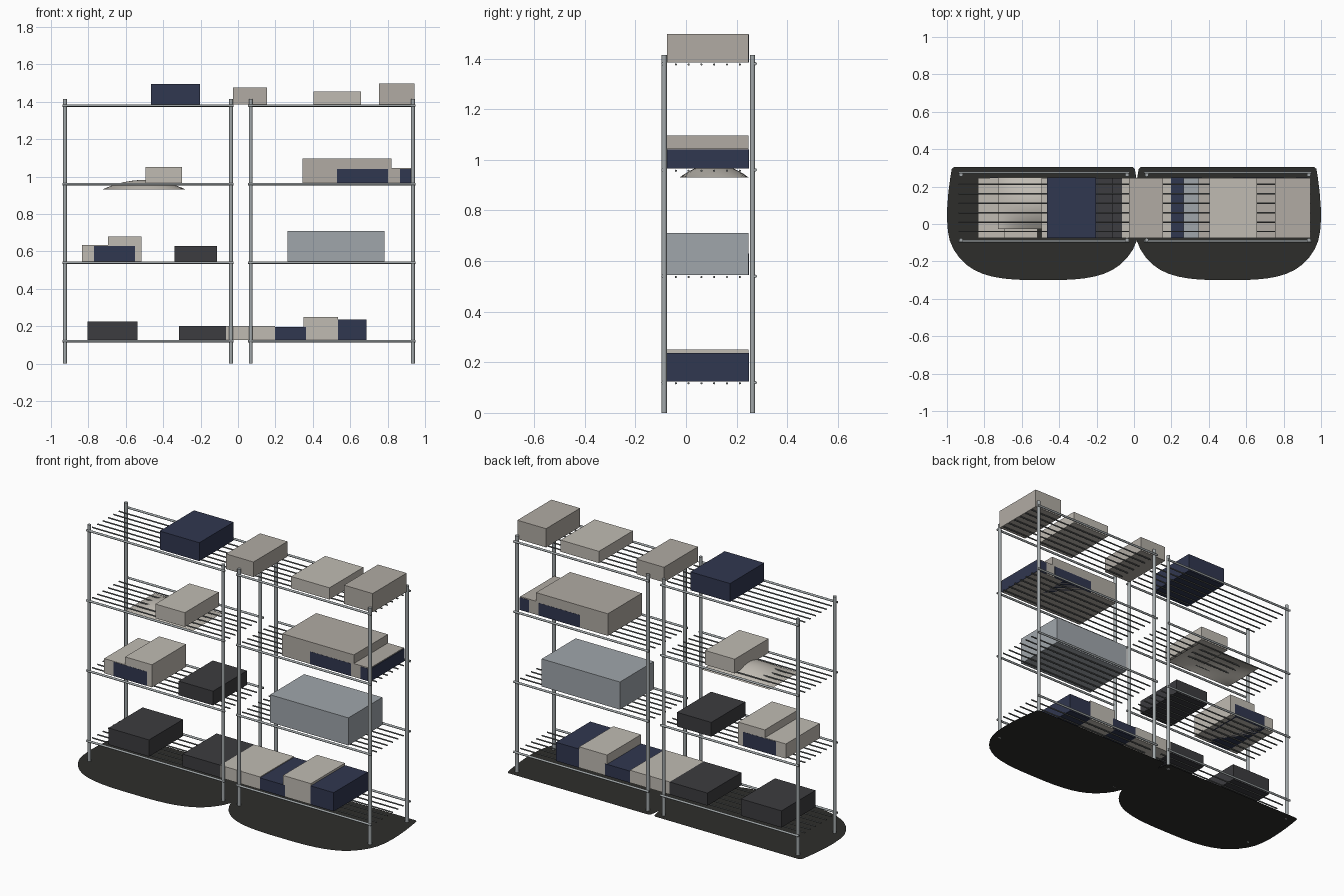
import bpy, bmesh
from mathutils import Vector

if "Cube" in bpy.data.objects:
    bpy.data.objects.remove(bpy.data.objects["Cube"])


def material(name, rgb):
    m = bpy.data.materials.new(name)
    m.diffuse_color = (*rgb, 1)
    m.use_nodes = True
    m.node_tree.nodes["Principled BSDF"].inputs["Base Color"].default_value = m.diffuse_color
    return m


STEEL = material("steel", (0.36, 0.39, 0.40))
WIRE = material("wire", (0.14, 0.15, 0.15))
BASE = material("base_dark", (0.027, 0.027, 0.024))
NAVY = material("navy", (0.03, 0.038, 0.08))
CHARCOAL = material("charcoal", (0.045, 0.045, 0.05))
LIGHT = material("light_beige", (0.53, 0.50, 0.45))
BEIGE = material("beige", (0.44, 0.41, 0.37))
GREY = material("blue_grey", (0.35, 0.38, 0.41))


def make(name, bm, mat, smooth=False):
    me = bpy.data.meshes.new(name)
    bm.to_mesh(me)
    bm.free()
    me.materials.append(mat)
    if smooth:
        for p in me.polygons:
            p.use_smooth = len(p.vertices) == 4
    ob = bpy.data.objects.new(name, me)
    bpy.context.collection.objects.link(ob)
    return ob


def rod(name, a, b, r, mat, sides=12):
    a, b = Vector(a), Vector(b)
    bm = bmesh.new()
    bmesh.ops.create_cone(bm, cap_ends=True, segments=sides, radius1=r, radius2=r, depth=(b - a).length)
    rot = (b - a).to_track_quat('Z', 'Y').to_matrix()
    bmesh.ops.rotate(bm, verts=bm.verts, matrix=rot)
    bmesh.ops.translate(bm, verts=bm.verts, vec=(a + b) / 2)
    return make(name, bm, mat, True)


def box(name, x0, x1, z0, z1, mat, y0=-0.075, y1=0.247):
    bm = bmesh.new()
    bmesh.ops.create_cube(bm, size=1)
    bmesh.ops.scale(bm, verts=bm.verts, vec=(x1 - x0, y1 - y0, z1 - z0))
    bmesh.ops.translate(bm, verts=bm.verts, vec=((x0 + x1) / 2, (y0 + y1) / 2, (z0 + z1) / 2))
    return make(name, bm, mat)


# half outline of the D-shaped floor plate: fraction of half width, y
OUTLINE = [(0, -0.3), (0.15, -0.3), (0.3, -0.297), (0.42, -0.291), (0.53, -0.281), (0.63, -0.266),
           (0.72, -0.245), (0.8, -0.217), (0.87, -0.181), (0.93, -0.137), (0.97, -0.09), (0.99, -0.04),
           (1, 0.03), (0.997, 0.09), (0.985, 0.17), (0.965, 0.25), (0.95, 0.295), (0.925, 0.305)]


def floor_plate(name, x0, x1):
    c, h = (x0 + x1) / 2, (x1 - x0) / 2
    pts = [(c + u * h, y) for u, y in OUTLINE]
    pts += [(c - u * h, y) for u, y in reversed(OUTLINE[1:])]
    bm = bmesh.new()
    bm.faces.new([bm.verts.new((x, y, 0)) for x, y in pts])
    make(name, bm, BASE)


SHELF_Z = [0.12, 0.54, 0.96, 1.38]

# two wire shelving units, each with a plate, four posts, rails and wires
for side, xa, xb, p0, p1 in (("left", -0.925, -0.037, -1.0, 0.03), ("right", 0.068, 0.935, 0.0, 1.0)):
    floor_plate(side + "_floor_plate", p0, p1)
    for x in (xa, xb):
        for y in (-0.086, 0.263):
            rod(side + "_post", (x, y, 0), (x, y, 1.415), 0.0105, STEEL)
    for z in SHELF_Z:
        for y in (-0.092, 0.274):
            rod(side + "_rail", (xa - 0.014, y, z), (xb + 0.014, y, z), 0.0065, STEEL, 8)
        for i in range(6):
            y = -0.04 + i * 0.0505
            rod(side + "_shelf_wire", (xa - 0.012, y, z - 0.003), (xb + 0.012, y, z - 0.003), 0.0045, WIRE, 6)

# stored boxes: shelf index, x range, top, colour
BOXES = [
    (0, -0.805, -0.537, 0.225, CHARCOAL), (0, -0.315, -0.065, 0.20, CHARCOAL),
    (0, -0.065, 0.198, 0.20, LIGHT), (0, 0.198, 0.364, 0.195, NAVY),
    (0, 0.35, 0.535, 0.25, LIGHT), (0, 0.535, 0.687, 0.237, NAVY),
    (1, -0.834, -0.56, 0.633, LIGHT), (1, -0.695, -0.517, 0.68, LIGHT),
    (1, -0.77, -0.55, 0.63, NAVY), (1, -0.34, -0.113, 0.63, CHARCOAL),
    (1, 0.265, 0.783, 0.71, GREY),
    (2, -0.495, -0.30, 1.05, LIGHT), (2, 0.345, 0.82, 1.097, BEIGE),
    (2, 0.53, 0.802, 1.04, NAVY), (2, 0.74, 0.925, 1.045, BEIGE), (2, 0.866, 0.928, 1.04, NAVY),
    (3, -0.465, -0.203, 1.495, NAVY), (3, -0.027, 0.155, 1.475, BEIGE),
    (3, 0.404, 0.658, 1.455, LIGHT), (3, 0.754, 0.944, 1.497, BEIGE),
]
for s, x0, x1, top, mat in BOXES:
    front = -0.076 if mat == NAVY else -0.075
    box("stored_box", x0, x1, SHELF_Z[s] + 0.005, top, mat, front, 0.248 if mat == NAVY else 0.247)

# soft domed cloth sagging over the upper left shelf
bm = bmesh.new()
bmesh.ops.create_grid(bm, x_segments=20, y_segments=14, size=1)
for v in bm.verts:
    u, w = v.co.x, v.co.y
    v.co = (-0.502 + 0.225 * u, 0.111 + 0.137 * w, 0.93 + 0.052 * (1 - u * u) * (1 - w * w))
make("folded_cloth", bm, LIGHT, True)
